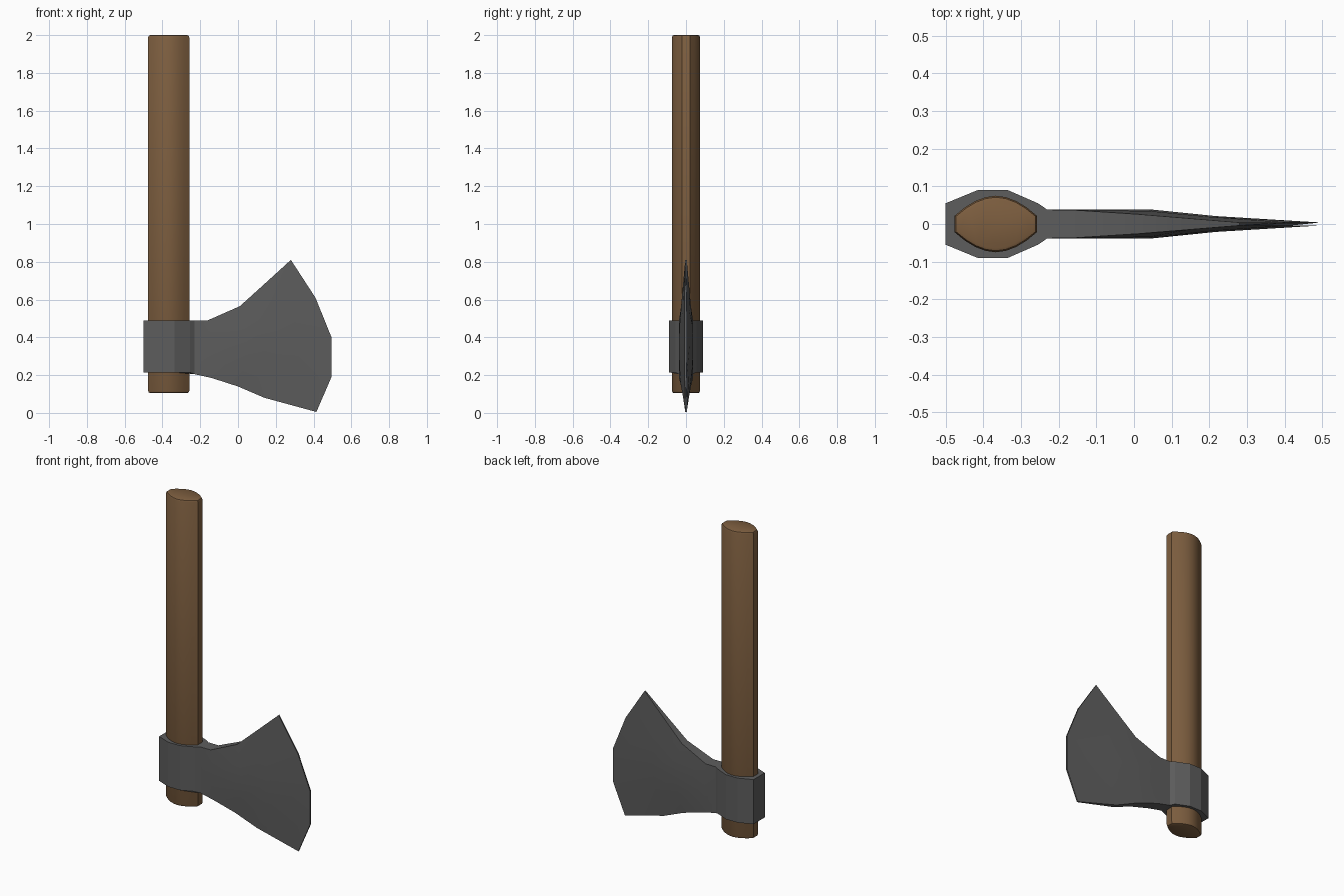
import bpy, bmesh, math

if "Cube" in bpy.data.objects:
    bpy.data.objects.remove(bpy.data.objects["Cube"])


def material(name, rgb):
    m = bpy.data.materials.new(name)
    m.diffuse_color = (*rgb, 1)
    m.use_nodes = True
    m.node_tree.nodes["Principled BSDF"].inputs["Base Color"].default_value = m.diffuse_color
    return m


WOOD = material("brown wood", (0.205, 0.112, 0.05))
STEEL = material("dark steel", (0.11, 0.11, 0.11))


def finish(bm, name, mat, angle=None):
    bmesh.ops.recalc_face_normals(bm, faces=bm.faces)
    mesh = bpy.data.meshes.new(name)
    bm.to_mesh(mesh)
    bm.free()
    mesh.materials.append(mat)
    ob = bpy.data.objects.new(name, mesh)
    bpy.context.collection.objects.link(ob)
    if angle:
        bpy.context.view_layer.objects.active = ob
        ob.select_set(True)
        bpy.ops.object.shade_smooth_by_angle(angle=math.radians(angle))
        ob.select_set(False)
    return ob


def loft(bm, loops):
    """Skin a list of closed point loops and cap both ends."""
    rings = [[bm.verts.new(p) for p in loop] for loop in loops]
    for a, b in zip(rings, rings[1:]):
        for i in range(len(a)):
            j = (i + 1) % len(a)
            bm.faces.new((a[i], a[j], b[j], b[i]))
    bm.faces.new(rings[0])
    bm.faces.new(rings[-1])


# Handle: lens-shaped section with blunt ends and softened rims
CX, HALF_X, HALF_Y, TIP_Y = -0.367, 0.109, 0.075, 0.022
arc = []
for i in range(9):
    t = -1 + i / 4
    arc.append((HALF_X * t, TIP_Y + (HALF_Y - TIP_Y) * (1 - abs(t) ** 1.9)))
section = arc + [(x, -y) for x, y in reversed(arc)]


def handle_ring(z, inset):
    kx, ky = 1 - inset / HALF_X, 1 - inset / HALF_Y
    return [(CX + x * kx, y * ky, z) for x, y in section]


bm = bmesh.new()
loft(bm, [handle_ring(z, s) for z, s in
          ((0.105, 0.011), (0.108, 0.004), (0.117, 0),
           (1.988, 0), (1.997, 0.004), (2.0, 0.011))])
finish(bm, "handle", WOOD, 35)

# Collar: faceted socket wrapped around the handle
side = [(-0.5, 0.055), (-0.415, 0.09), (-0.335, 0.09), (-0.255, 0.055), (-0.23, 0.038)]
outline = side + [(x, -y) for x, y in reversed(side)]
bm = bmesh.new()
loft(bm, [[(x, y, 0.205 if x > -0.24 else 0.215) for x, y in outline],
          [(x, y, 0.49) for x, y in outline]])
finish(bm, "collar", STEEL)

# Blade: columns from the collar to the cutting edge
# (top x, top z, bottom x, bottom z, middle bulge in x, rim and middle half thickness)
columns = [
    (-0.23, 0.49, -0.23, 0.205, 0.0, 0.038, 0.038),
    (-0.16, 0.49, -0.14, 0.185, 0.0, 0.037, 0.038),
    (0.01, 0.565, 0.0, 0.14, 0.045, 0.026, 0.038),
    (0.145, 0.687, 0.14, 0.08, 0.075, 0.015, 0.021),
]
edge = [(0.28, 0.81), (0.41, 0.61), (0.495, 0.40), (0.495, 0.19), (0.415, 0.005)]
loops = []
for tx, tz, bx, bz, bulge, rim, mid in columns:
    pts = []
    for r in range(5):
        t = r / 4
        k = math.sin(math.pi * t)
        pts.append((tx + (bx - tx) * t + bulge * k, rim + (mid - rim) * k, tz + (bz - tz) * t))
    loops.append(pts)
loops.append([(x, 0.004, z) for x, z in edge])
bm = bmesh.new()
loft(bm, [pts + [(x, -y, z) for x, y, z in reversed(pts)] for pts in loops])
finish(bm, "blade", STEEL, 20)
